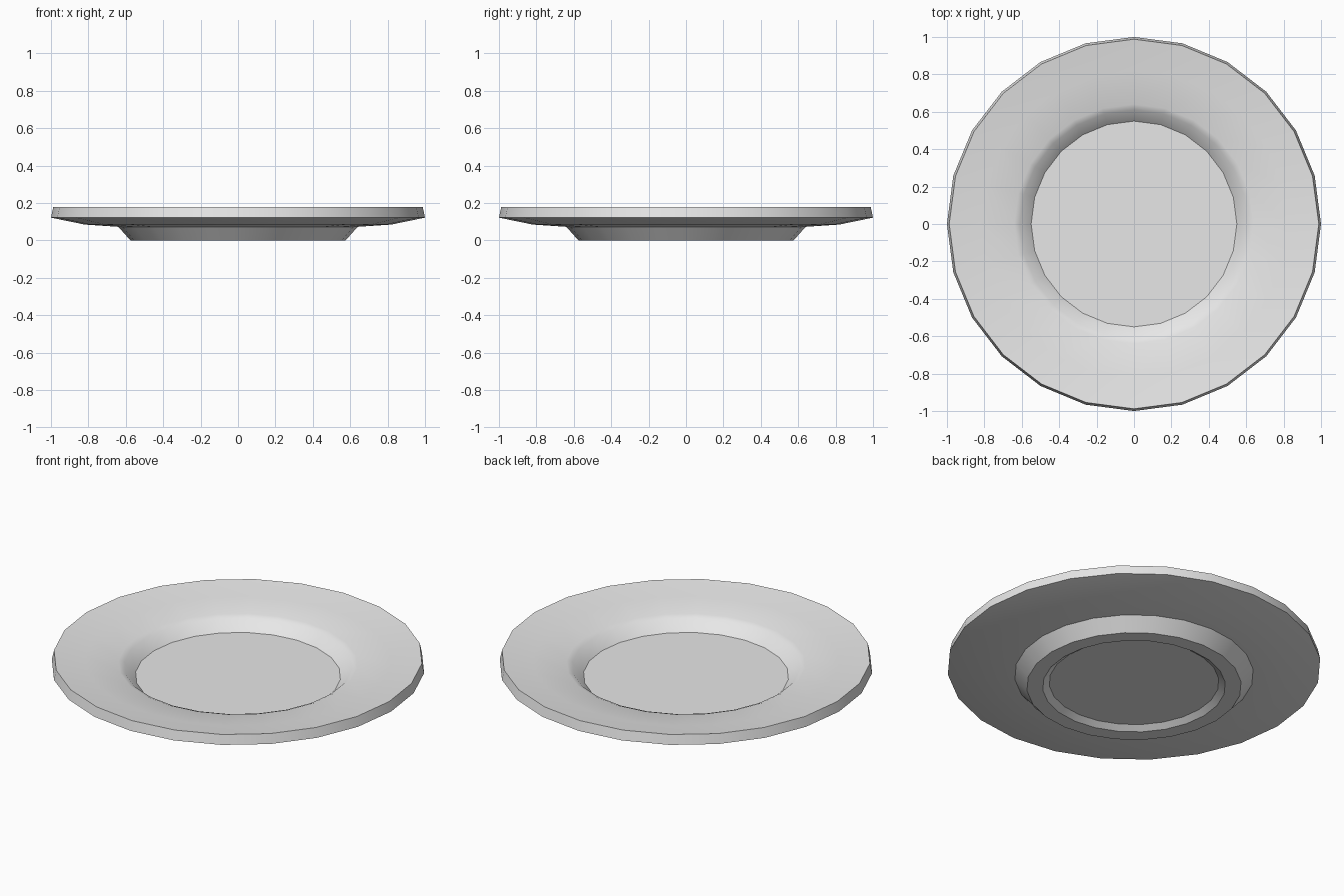
import bpy
import bmesh
import math

cube = bpy.data.objects.get("Cube")
if cube:
    bpy.data.objects.remove(cube, do_unlink=True)

SIDES = 24

# Single pale ceramic colour
glaze = bpy.data.materials.new("pale_grey_glaze")
glaze.use_nodes = True
colour = (0.8, 0.8, 0.8, 1.0)
glaze.diffuse_color = colour
glaze.node_tree.nodes["Principled BSDF"].inputs["Base Color"].default_value = colour

# Cross-section as (radius, height), from recessed underside round to the well floor
profile = [
    (0.455, 0.025),  # recessed underside
    (0.49, 0.0),     # foot ring
    (0.575, 0.0),
    (0.64, 0.073),   # foot wall
    (0.82, 0.085),   # underside of the rim
    (1.0, 0.122),    # outer edge
    (0.988, 0.178),
    (0.82, 0.154),   # upper rim
    (0.64, 0.135),
    (0.61, 0.123),   # lip of the well
    (0.55, 0.066),   # well floor
]


def lathe(name, points, material):
    """Revolve a profile about z and close both ends with flat caps."""
    bm = bmesh.new()
    rings = []
    for radius, height in points:
        ring = []
        for i in range(SIDES):
            a = 2 * math.pi * i / SIDES
            ring.append(bm.verts.new((radius * math.cos(a), radius * math.sin(a), height)))
        rings.append(ring)
    for low, high in zip(rings, rings[1:]):
        for i in range(SIDES):
            j = (i + 1) % SIDES
            bm.faces.new((low[i], low[j], high[j], high[i]))
    bm.faces.new(list(reversed(rings[0])))
    bm.faces.new(rings[-1])
    bmesh.ops.recalc_face_normals(bm, faces=bm.faces)
    mesh = bpy.data.meshes.new(name)
    bm.to_mesh(mesh)
    bm.free()
    mesh.materials.append(material)
    obj = bpy.data.objects.new(name, mesh)
    bpy.context.collection.objects.link(obj)
    return obj


plate = lathe("plate", profile, glaze)

# Smooth round the curve, crisp at rim, foot and floor
bpy.ops.object.select_all(action="DESELECT")
plate.select_set(True)
bpy.context.view_layer.objects.active = plate
bpy.ops.object.shade_smooth_by_angle(angle=math.radians(30))
